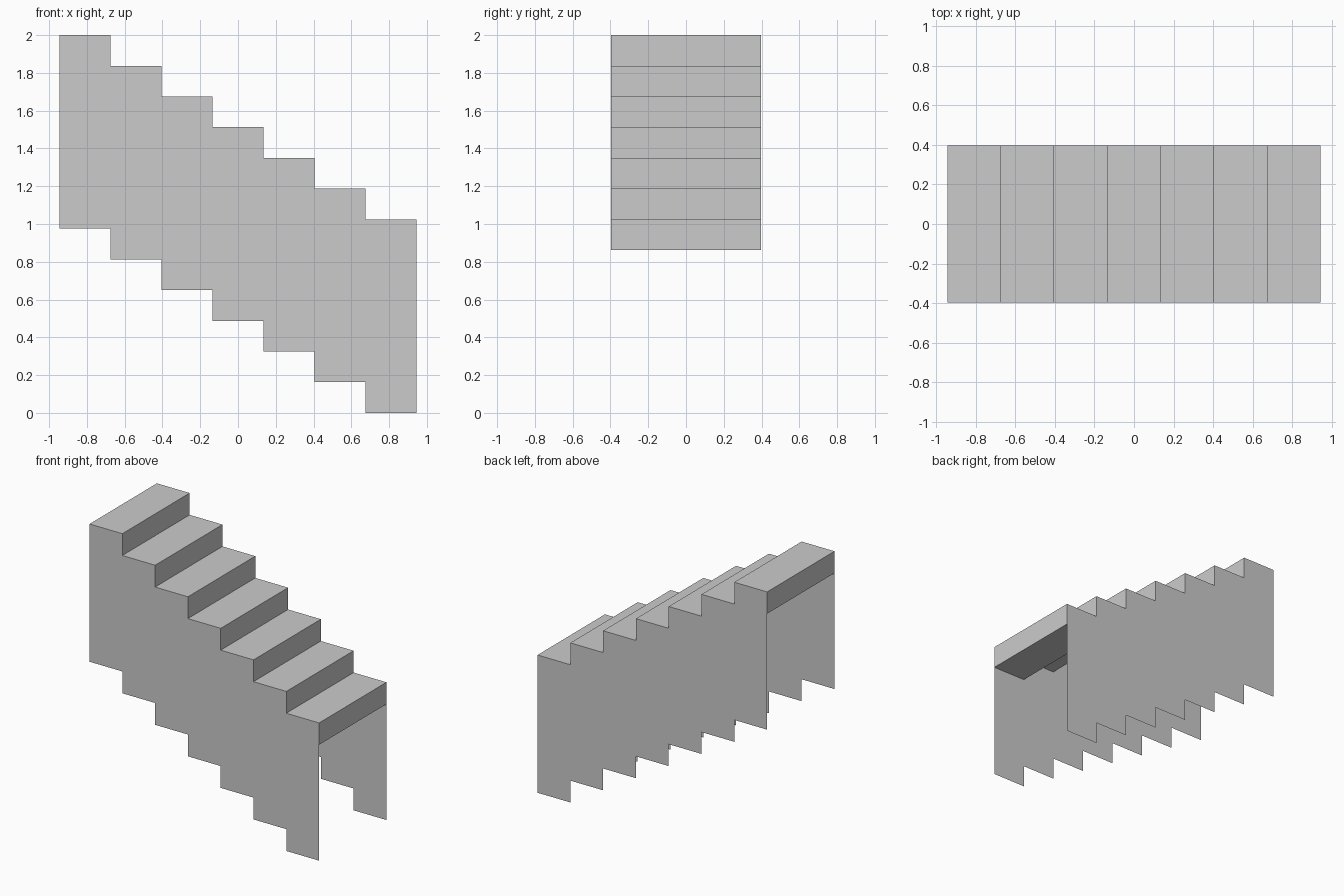
import bpy, bmesh

if "Cube" in bpy.data.objects:
    bpy.data.objects.remove(bpy.data.objects["Cube"])

STEPS = 7
RUN = 0.27            # tread depth
RISE = 0.1625         # riser height
HALF_W = 0.396        # half of the stair width
X0 = -STEPS * RUN / 2
TOP = 2.0
WALL_BASE = (STEPS - 1) * RISE


def make_object(name, build):
    bm = bmesh.new()
    build(bm)
    mesh = bpy.data.meshes.new(name)
    bm.to_mesh(mesh)
    bm.free()
    obj = bpy.data.objects.new(name, mesh)
    bpy.context.collection.objects.link(obj)
    return obj


def stepped_line(z_start):
    """Descending stair outline from left to right."""
    pts = []
    for i in range(STEPS):
        z = z_start - i * RISE
        pts += [(X0 + i * RUN, z), (X0 + (i + 1) * RUN, z)]
    return pts


# Solid step blocks: tread, riser, back and underside (side panels close the ends)
def build_step(i):
    x1, x2 = X0 + i * RUN, X0 + (i + 1) * RUN
    z2 = TOP - i * RISE
    z1 = z2 - RISE

    def build(bm):
        profile = [(x1, z1), (x2, z1), (x2, z2), (x1, z2)]
        front = [bm.verts.new((x, -HALF_W, z)) for x, z in profile]
        back = [bm.verts.new((x, HALF_W, z)) for x, z in profile]
        for a in range(4):
            b = (a + 1) % 4
            bm.faces.new((front[b], front[a], back[a], back[b]))
    return build


for i in range(STEPS):
    make_object(f"step_{i + 1}", build_step(i))


# Thin sheet side panels, stepped along the top and the bottom
def build_panel(side):
    def build(bm):
        outline = stepped_line(WALL_BASE) + stepped_line(TOP)[::-1]
        verts = [bm.verts.new((x, side * HALF_W, z)) for x, z in outline]
        bm.faces.new(verts if side < 0 else verts[::-1])
    return build


make_object("front_side_panel", build_panel(-1))
make_object("back_side_panel", build_panel(1))
